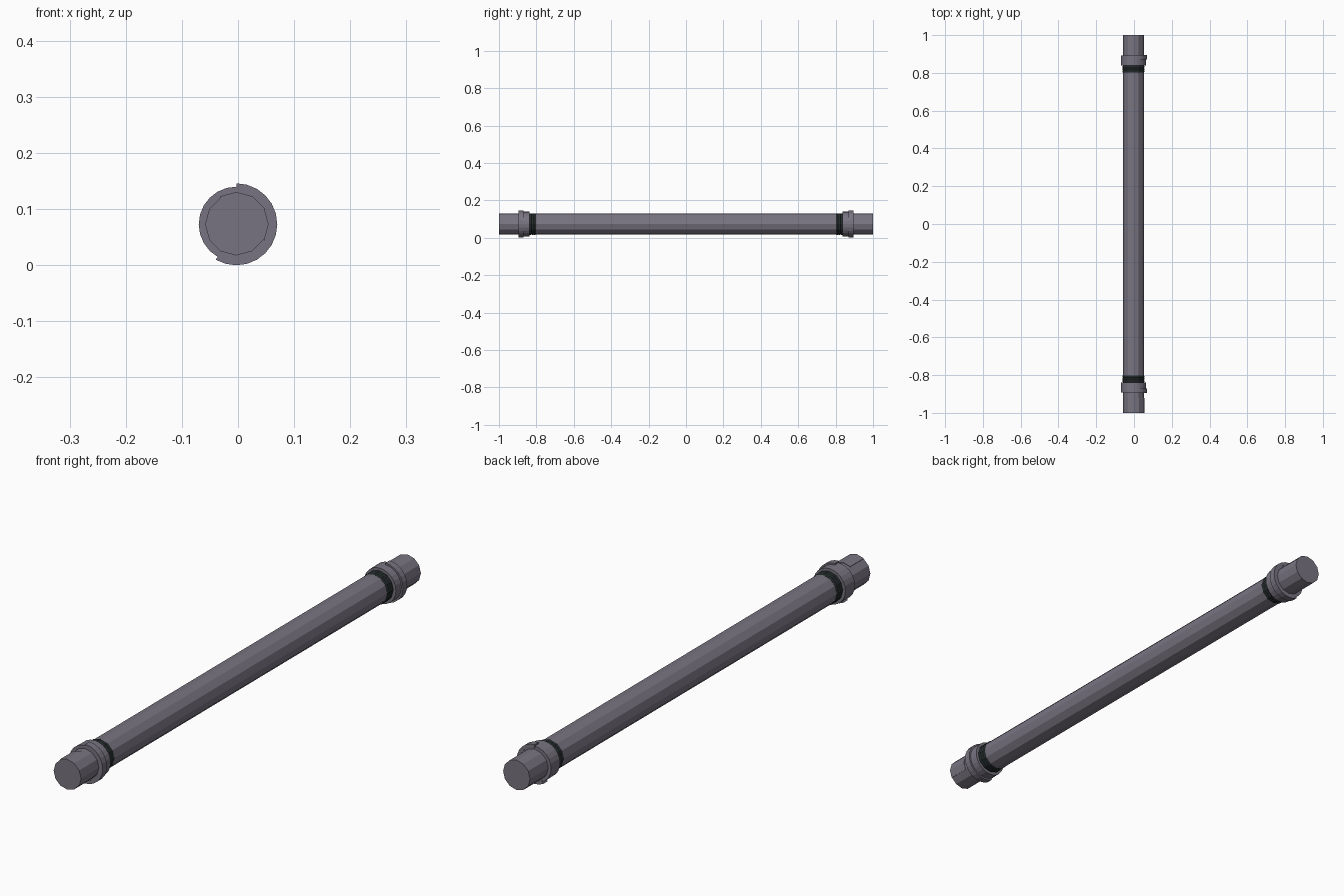
import bpy, bmesh
from math import cos, sin, radians

cube = bpy.data.objects.get("Cube")
if cube:
    bpy.data.objects.remove(cube)

CX, CZ = -0.003, 0.073  # axis of the tube


def material(name, rgb):
    m = bpy.data.materials.new(name)
    m.use_nodes = True
    m.diffuse_color = (*rgb, 1)
    bsdf = m.node_tree.nodes["Principled BSDF"]
    bsdf.inputs["Base Color"].default_value = (*rgb, 1)
    bsdf.inputs["Roughness"].default_value = 0.8
    return m


GREY = material("purple_grey", (0.19, 0.175, 0.22))
BLACK = material("near_black", (0.017, 0.023, 0.023))


def finish(name, bm, mat):
    bmesh.ops.recalc_face_normals(bm, faces=bm.faces)
    me = bpy.data.meshes.new(name)
    bm.to_mesh(me)
    bm.free()
    me.materials.append(mat)
    ob = bpy.data.objects.new(name, me)
    bpy.context.collection.objects.link(ob)
    return ob


def lathe(name, profile, sides, mat):
    """Closed solid turned about the y axis from (y, radius) points."""
    bm = bmesh.new()
    rings = []
    for y, r in profile:
        angles = [radians(360 * i / sides) for i in range(sides)]
        rings.append([bm.verts.new((CX + r * cos(a), y, CZ + r * sin(a))) for a in angles])
    for a, b in zip(rings, rings[1:]):
        for i in range(sides):
            j = (i + 1) % sides
            bm.faces.new((a[i], a[j], b[j], b[i]))
    bm.faces.new(rings[0])
    bm.faces.new(rings[-1])
    return finish(name, bm, mat)


def arc_band(name, y0, y1, inner, outer, start, end, steps, mat):
    """Partial ring wrapped around the tube between two angles."""
    bm = bmesh.new()
    loops = []
    for i in range(steps + 1):
        a = radians(start + (end - start) * i / steps)
        corners = ((y0, inner), (y1, inner), (y1, outer), (y0, outer))
        loops.append([bm.verts.new((CX + r * cos(a), y, CZ + r * sin(a))) for y, r in corners])
    for a, b in zip(loops, loops[1:]):
        for i in range(4):
            j = (i + 1) % 4
            bm.faces.new((a[i], a[j], b[j], b[i]))
    bm.faces.new(loops[0])
    bm.faces.new(loops[-1])
    return finish(name, bm, mat)


# Long twelve-sided tube
lathe("tube", [(-1, 0.0555), (1, 0.0555)], 12, GREY)

for side, s in (("front", -1), ("back", 1)):
    # Collar with a raised clamp wrapped part of the way round
    lathe(side + "_collar", [(s * 0.838, 0.066), (s * 0.893, 0.067)], 24, GREY)
    arc_band(side + "_clamp", s * 0.87, s * 0.895, 0.06, 0.073, 90, -120, 14, GREY)

    # Ribbed black grip
    ribs = []
    for k in range(3):
        y = 0.802 + k * 0.012
        ribs += [(s * y, 0.056), (s * (y + 0.003), 0.0575),
                 (s * (y + 0.009), 0.0575), (s * (y + 0.012), 0.056)]
    lathe(side + "_grip", ribs, 12, BLACK)

# Thin sleeve strip on the front end
arc_band("front_sleeve", -1, -0.92, 0.05, 0.0575, 120, -30, 5, GREY)
